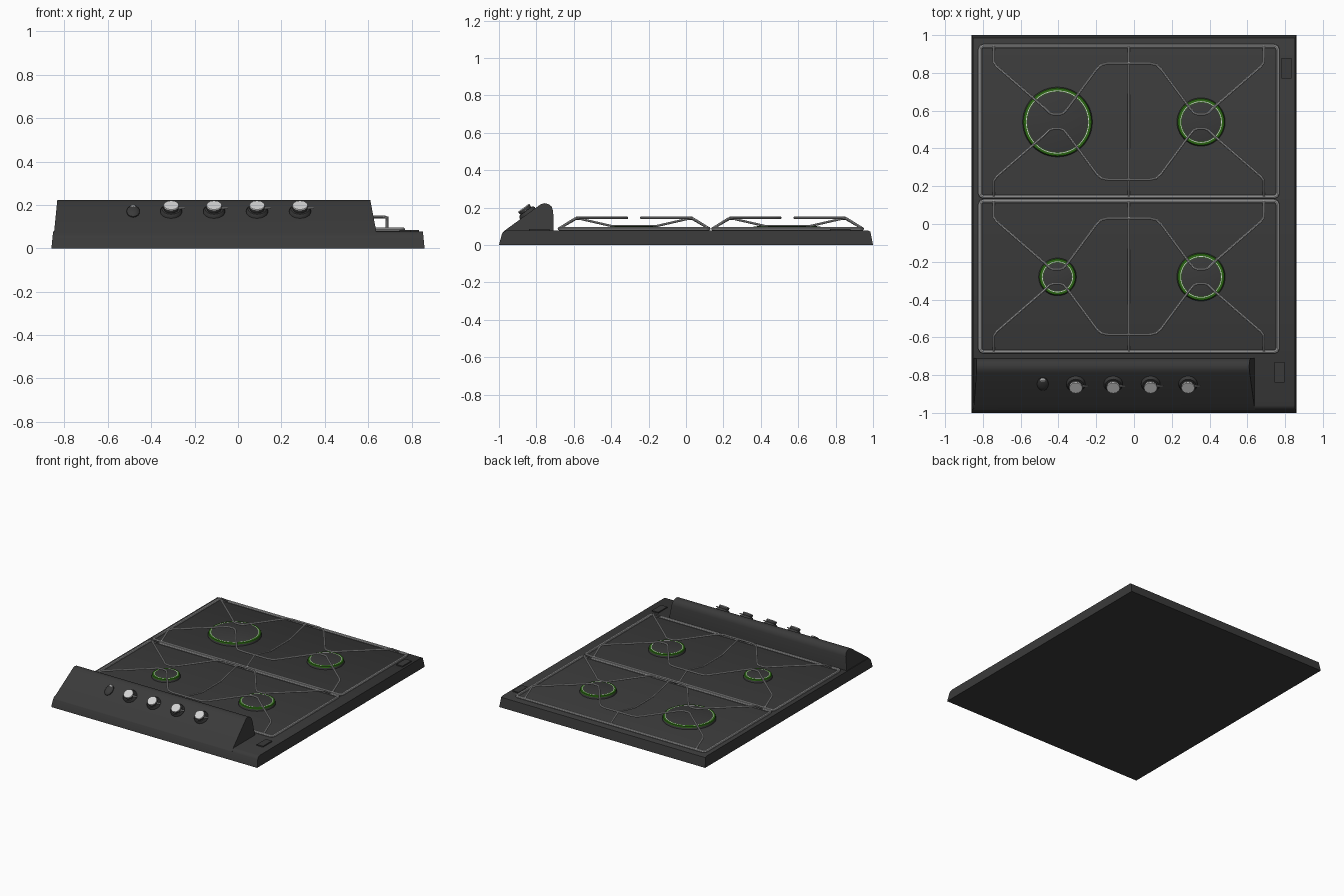
import bpy, bmesh, math
from mathutils import Vector, Matrix

cube = bpy.data.objects.get("Cube")
if cube:
    bpy.data.objects.remove(cube, do_unlink=True)


def material(name, r, g, b):
    m = bpy.data.materials.new(name)
    m.use_nodes = True
    m.diffuse_color = (r, g, b, 1)
    m.node_tree.nodes["Principled BSDF"].inputs["Base Color"].default_value = (r, g, b, 1)
    return m


ENAMEL = material("charcoal enamel", 0.042, 0.042, 0.042)
STEEL = material("wire grey", 0.4, 0.4, 0.4)
LIGHT = material("light metal", 0.65, 0.65, 0.65)
GREEN = material("burner green", 0.025, 0.14, 0.007)

HOB_Z = 0.077
MID_X = -0.0275


def smooth_object(ob):
    bpy.ops.object.select_all(action="DESELECT")
    ob.select_set(True)
    bpy.context.view_layer.objects.active = ob
    bpy.ops.object.shade_smooth_by_angle(angle=math.radians(40))


def finish(name, bm, mats, smooth=True):
    bmesh.ops.recalc_face_normals(bm, faces=bm.faces)
    me = bpy.data.meshes.new(name)
    bm.to_mesh(me)
    bm.free()
    ob = bpy.data.objects.new(name, me)
    bpy.context.collection.objects.link(ob)
    for m in mats:
        me.materials.append(m)
    if smooth:
        smooth_object(ob)


def extrude_x(name, profile, x_left, x_right, mat):
    """Sweep a (y, z) profile along x; the ends may lean with height."""
    bm = bmesh.new()
    ends = [[bm.verts.new((fx(z), y, z)) for y, z in profile] for fx in (x_left, x_right)]
    bm.faces.new(ends[0])
    bm.faces.new(ends[1])
    for i in range(len(profile)):
        j = (i + 1) % len(profile)
        bm.faces.new((ends[0][i], ends[0][j], ends[1][j], ends[1][i]))
    finish(name, bm, [mat])


def lathe(name, rings, place, mats, sides=32, bands=None):
    """Stack of (radius, height) rings; bands gives the material of each step, then the lid."""
    bm = bmesh.new()
    bands = bands or [0] * len(rings)
    loops = []
    for r, h in rings:
        loops.append([bm.verts.new((r * math.cos(2 * math.pi * i / sides),
                                    r * math.sin(2 * math.pi * i / sides), h))
                      for i in range(sides)])
    for k in range(len(loops) - 1):
        for i in range(sides):
            j = (i + 1) % sides
            f = bm.faces.new((loops[k][i], loops[k][j], loops[k + 1][j], loops[k + 1][i]))
            f.material_index = bands[k]
    bm.faces.new(loops[0])
    bm.faces.new(loops[-1]).material_index = bands[-1]
    bm.transform(place)
    finish(name, bm, mats)


def box(name, size, place, mat):
    bm = bmesh.new()
    bmesh.ops.create_cube(bm, size=1, matrix=place @ Matrix.Diagonal((*size, 1)))
    finish(name, bm, [mat], False)


def wire(name, points, radius, closed=False):
    """Round wire through the points, turned into a clean outward-facing mesh."""
    cu = bpy.data.curves.new(name, "CURVE")
    cu.dimensions = "3D"
    cu.bevel_depth = radius
    cu.bevel_resolution = 2
    cu.use_fill_caps = True
    sp = cu.splines.new("POLY")
    sp.points.add(len(points) - 1)
    for p, co in zip(sp.points, points):
        p.co = (*co, 1)
    sp.use_cyclic_u = closed
    tube = bpy.data.objects.new(name + "_path", cu)
    bpy.context.collection.objects.link(tube)
    bm = bmesh.new()
    bm.from_mesh(tube.to_mesh())
    tube.to_mesh_clear()
    bpy.data.objects.remove(tube, do_unlink=True)
    bmesh.ops.remove_doubles(bm, verts=bm.verts, dist=0.0001)
    finish(name, bm, [STEEL])


# Hob tray with softened upper edges
extrude_x("hob_tray",
          [(-1, 0), (-0.985, 0.055), (-0.975, 0.07), (-0.96, HOB_Z),
           (0.975, HOB_Z), (0.986, 0.07), (1, 0)],
          lambda z: -0.86 + 0.1 * z, lambda z: 0.86 - 0.1 * z, ENAMEL)

# Sloping control housing with leaning ends
extrude_x("control_housing",
          [(-0.985, 0.06), (-0.965, 0.08), (-0.79, 0.208), (-0.775, 0.218), (-0.755, 0.223),
           (-0.735, 0.218), (-0.718, 0.205), (-0.71, 0.18), (-0.708, 0.06)],
          lambda z: -0.855 + 0.1 * z, lambda z: 0.652 - 0.19 * z, ENAMEL)

# Frame of the control slope: local z is its normal
normal = Vector((0, -0.593, 0.805))
slope = Matrix((Vector((1, 0, 0)), normal.cross(Vector((1, 0, 0))), normal)).transposed().to_4x4()


def on_slope(x, up=0.0, lift=0.0):
    return Matrix.Translation((x, -0.845, 0.167)) @ slope @ Matrix.Translation((0, up, lift))


# Four knobs: dark skirt and grip, light face and pointer
for n, x in enumerate((-0.308, -0.11, 0.088, 0.286), 1):
    lathe(f"knob_skirt_{n}", [(0.05, -0.01), (0.05, 0.008), (0.042, 0.018)],
          on_slope(x), [ENAMEL], 24)
    lathe(f"knob_grip_{n}", [(0.034, 0.016), (0.037, 0.036), (0.035, 0.04)],
          on_slope(x), [ENAMEL, LIGHT], 12, [0, 1, 1])
    box(f"knob_pointer_{n}", (0.035, 0.007, 0.006), on_slope(x + 0.047, 0, 0.024), LIGHT)

# Ignition button: low oval dome with a light tip at its upper end
lathe("igniter_button", [(0.03, -0.01), (0.03, 0.006), (0.024, 0.013), (0.012, 0.017)],
      on_slope(-0.483) @ Matrix.Diagonal((1, 1.4, 1, 1)), [ENAMEL], 20)
lathe("igniter_tip", [(0.016, 0), (0.016, 0.01), (0.01, 0.015)],
      on_slope(-0.483, 0.026), [LIGHT], 12)

# Burners: dark skirt, green collar, thin light rim, dark cap
for name, x, y, r in (("large", -0.405, 0.54, 0.165), ("back", 0.355, 0.54, 0.108),
                      ("front", 0.355, -0.28, 0.108), ("small", -0.405, -0.28, 0.08)):
    lathe(f"burner_{name}",
          [(r + 0.02, 0), (r + 0.017, 0.014), (r + 0.014, 0.022), (r + 0.002, 0.0235),
           (r - 0.0015, 0.0235), (r - 0.004, 0.0235), (r - 0.007, 0.0245)],
          Matrix.Translation((x, y, HOB_Z - 0.001)), [ENAMEL, GREEN, LIGHT],
          48, [0, 1, 1, 2, 1, 0, 0])

# Half of a pan support, outward from the middle: (x offset, y offset, height)
TOP = 0.145
half = [(0.11, 0.308, TOP), (0.145, 0.3, TOP), (0.17, 0.278, TOP), (0.32, 0.075, TOP),
        (0.345, 0.045, TOP), (0.365, 0.038, TOP), (0.4, 0.038, TOP), (0.42, 0.045, TOP),
        (0.45, 0.075, TOP), (0.7, 0.292, TOP), (0.715, 0.315, TOP - 0.004), (0.715, 0.4, 0.088)]

for name, cy in (("back", 0.543), ("front", -0.2775)):
    # Rim with clipped corners
    hx, hy, c = 0.788, 0.399, 0.018
    rim = []
    for sx, sy in ((1, 1), (-1, 1), (-1, -1), (1, -1)):
        pair = [(sx * hx, sy * (hy - c)), (sx * (hx - 0.3 * c), sy * (hy - 0.3 * c)),
                (sx * (hx - c), sy * hy)]
        rim += pair if sx * sy > 0 else pair[::-1]
    wire(f"{name}_grate_rim", [(MID_X + x, cy + y, 0.087) for x, y in rim], 0.01, True)
    # Bent support wires, mirrored both ways
    for side, s in (("rear", 1), ("near", -1)):
        path = [(-x, y, z) for x, y, z in reversed(half)] + half
        wire(f"{name}_grate_{side}_support",
             [(MID_X + x, cy + s * y, z) for x, y, z in path], 0.007)
    # Middle bar dips between the two burners
    bar = [(0.4, 0.088), (0.31, 0.14), (0.29, 0.14), (0.115, 0.1)]
    bar = bar + [(-y, z) for y, z in reversed(bar)]
    wire(f"{name}_grate_middle_bar", [(MID_X, cy + y, z) for y, z in bar], 0.006)

# Hinge plates on the right-hand margin
for name, x, y in (("back", 0.808, 0.825), ("front", 0.77, -0.785)):
    box(f"{name}_hinge_plate", (0.052, 0.108, 0.009),
        Matrix.Translation((x, y, HOB_Z + 0.0035)), ENAMEL)
